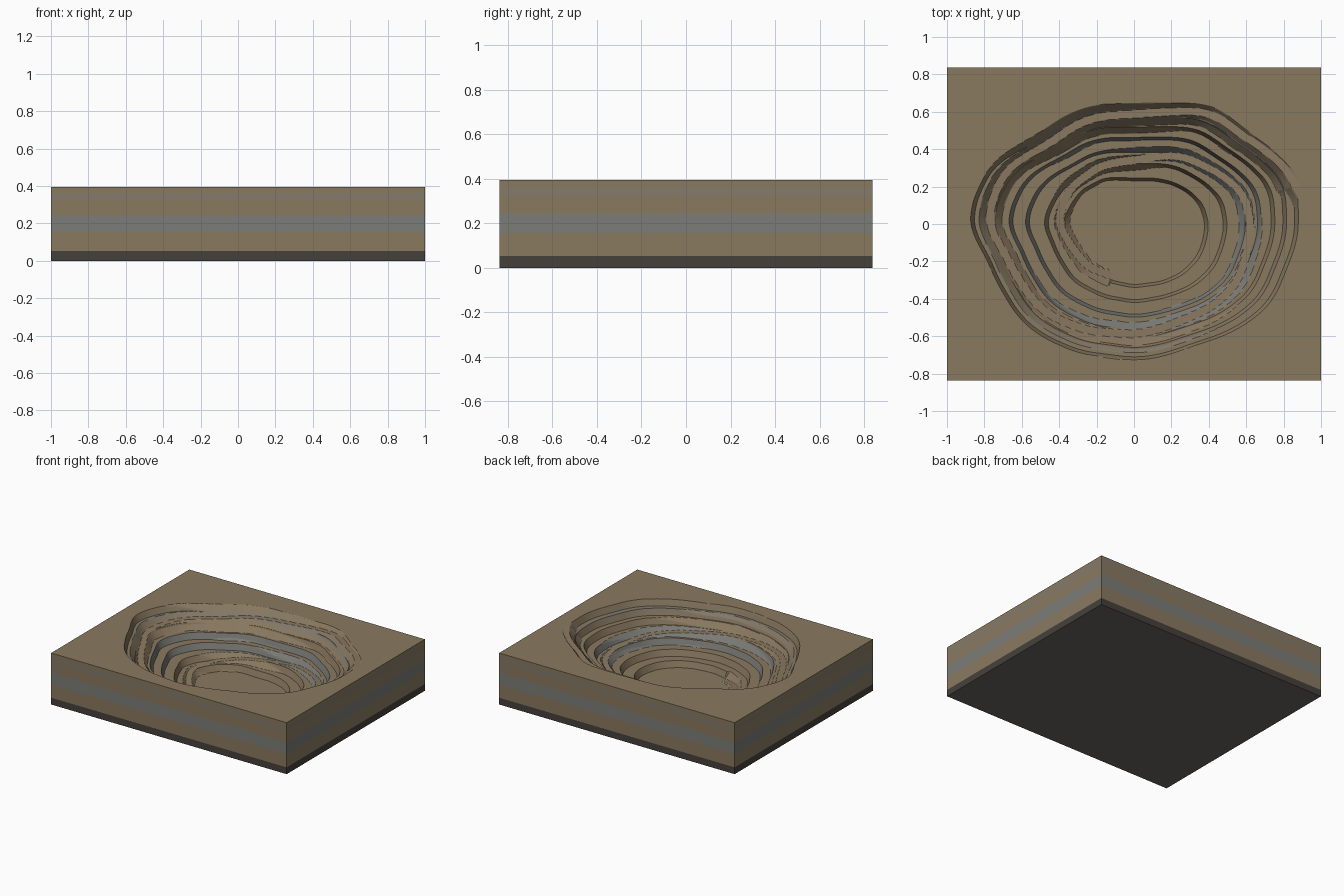
import bpy, bmesh, math

if "Cube" in bpy.data.objects:
    bpy.data.objects.remove(bpy.data.objects["Cube"])

TOP, FLOOR, BASE = 0.395, 0.065, 0.052
HX, HY = 1.0, 0.838
N = 360
WALL_U = 0.04
CRESTS = [1, .875, .75, .605, .435, .24, .04]   # bench edges, 0 = pit floor, 1 = rim
STEP = (TOP - FLOOR) / len(CRESTS)

def mat(name, col):
    m = bpy.data.materials.new(name)
    m.diffuse_color = (*col, 1)
    m.use_nodes = True
    m.node_tree.nodes["Principled BSDF"].inputs["Base Color"].default_value = m.diffuse_color
    return m

brown = mat("brown earth", (0.255, 0.193, 0.118))
grey = mat("grey ore", (0.200, 0.200, 0.185))
dull = mat("dull brown seam", (0.228, 0.196, 0.145))
dark = mat("dark bedrock", (0.060, 0.053, 0.044))
under = mat("underside rock", (0.145, 0.134, 0.118))

# outlines of the pit rim and the pit floor
RIM = [(.88, 0), (.87, .22), (.76, .35), (.55, .5), (.47, .57), (.37, .61), (0, .615), (-.2, .61),
       (-.33, .57), (-.5, .46), (-.66, .38), (-.76, .32), (-.83, .2), (-.88, .06), (-.87, -.05),
       (-.8, -.15), (-.74, -.3), (-.62, -.5), (-.5, -.6), (-.3, -.69), (0, -.73), (.15, -.71),
       (.35, -.64), (.5, -.59), (.65, -.5), (.75, -.4), (.81, -.25), (.87, -.1)]
PIT = [(.38, 0), (.35, .1), (.28, .17), (.2, .21), (.1, .23), (-.16, .23), (-.27, .17),
       (-.33, .08), (-.36, 0), (-.32, -.12), (-.25, -.23), (-.12, -.3), (0, -.325), (.15, -.305),
       (.25, -.26), (.33, -.18), (.365, -.1)]

def radii(points):
    """Radius of a closed outline for every column angle, lightly smoothed."""
    pol = sorted((math.atan2(y, x) % math.tau, math.hypot(x, y)) for x, y in points)
    pol = [(pol[-1][0] - math.tau, pol[-1][1])] + pol + [(pol[0][0] + math.tau, pol[0][1])]
    out = []
    for i in range(N):
        a = math.tau * i / N
        for (a0, r0), (a1, r1) in zip(pol, pol[1:]):
            if a0 <= a <= a1:
                t = (a - a0) / (a1 - a0)
                x = r0 * math.cos(a0) * (1 - t) + r1 * math.cos(a1) * t
                y = r0 * math.sin(a0) * (1 - t) + r1 * math.sin(a1) * t
                out.append(math.hypot(x, y))
                break
    return [sum(out[(i + k) % N] for k in range(-6, 7)) / 13 for i in range(N)]

rim, pit = radii(RIM), radii(PIT)

# rows run from inside the floor out past the rim, with exact rows on the bench walls
rows = [-0.22 + 0.01 * k for k in range(22)]
up = CRESTS[::-1]
for c, nxt in zip(up, up[1:] + [1.14]):
    rows += [c - WALL_U + WALL_U * k / 4 for k in range(4)]
    gap = nxt - WALL_U - c
    n = max(8, round(gap / 0.008))
    rows += [c + gap * k / n for k in range(n)]

def bench_height(u):
    return TOP - sum(STEP * min(1, max(0, (c - u) / WALL_U)) for c in CRESTS)

def road_u(p):
    """Where the average pit slope reaches depth fraction p."""
    n = len(CRESTS)
    pts = [(0, 1.0)] + [((i + .5) / n, c - WALL_U / 2) for i, c in enumerate(CRESTS)] + [(1, -0.05)]
    for (p0, u0), (p1, u1) in zip(pts, pts[1:]):
        if p <= p1:
            return u0 + (u1 - u0) * (p - p0) / (p1 - p0)
    return pts[-1][1]

# spiral haul road, descending counterclockwise
START, END, HALF, SIDE = math.radians(13), math.radians(607), 0.022, 1.2

def height(u, i):
    z = bench_height(u)
    span = rim[i] - pit[i]
    for turn in range(2):
        a = math.tau * (i / N + turn)
        if START - 0.2 <= a <= END:
            p = max(0, (a - START) / (END - START))
            road = TOP - p * (TOP - FLOOR)
            ur = road_u(p) + max(0, START - a) * 0.6
            d = max(0, abs(u - ur) * span - HALF) * SIDE
            z = min(max(z, road - d), road + d)
    return z

def edge_point(i):
    a = math.tau * i / N
    c, s = math.cos(a), math.sin(a)
    k = min(HX / max(abs(c), 1e-9), HY / max(abs(s), 1e-9))
    return c * k, s * k

corner = round(math.atan2(HY, HX) / math.tau * N)
corners = {corner: (HX, HY), N // 2 - corner: (-HX, HY),
           N // 2 + corner: (-HX, -HY), N - corner: (HX, -HY)}

bm = bmesh.new()
rings = []
for u in rows:
    ring = []
    for i in range(N):
        a = math.tau * i / N
        r = pit[i] + u * (rim[i] - pit[i])
        ring.append(bm.verts.new((r * math.cos(a), r * math.sin(a), height(u, i))))
    rings.append(ring)
# flat top out to the block edge, then the sides down through the strata
for z in (TOP, 0.362, 0.325, 0.245, 0.155, BASE):
    rings.append([bm.verts.new((*corners.get(i, edge_point(i)), z)) for i in range(N)])
for r0, r1 in zip(rings, rings[1:]):
    for i in range(N):
        j = (i + 1) % N
        bm.faces.new((r0[i], r1[i], r1[j], r0[j]))
centre = bm.verts.new((0, 0, FLOOR))
for i in range(N):
    bm.faces.new((centre, rings[0][i], rings[0][(i + 1) % N]))
bm.faces.new(list(reversed(rings[-1])))
bm.normal_update()

# level ground stays brown, cut faces show the strata
for f in bm.faces:
    z = f.calc_center_median().z
    if f.normal.z < 0.95:
        if 0.155 < z < 0.25:
            f.material_index = 1
        elif 0.325 < z < 0.362:
            f.material_index = 2

me = bpy.data.meshes.new("pit_terrain")
bm.to_mesh(me)
bm.free()
for m in (brown, grey, dull):
    me.materials.append(m)
bpy.context.collection.objects.link(bpy.data.objects.new("pit_terrain", me))

# bedrock slab with its paler underside
bpy.ops.mesh.primitive_cube_add(size=1, location=(0, 0, BASE / 2))
slab = bpy.context.object
slab.name = "bedrock_slab"
slab.scale = (2 * HX, 2 * HY, BASE)
slab.data.materials.append(dark)
slab.data.materials.append(under)
for f in slab.data.polygons:
    f.material_index = 1 if f.normal.z < -0.5 else 0
